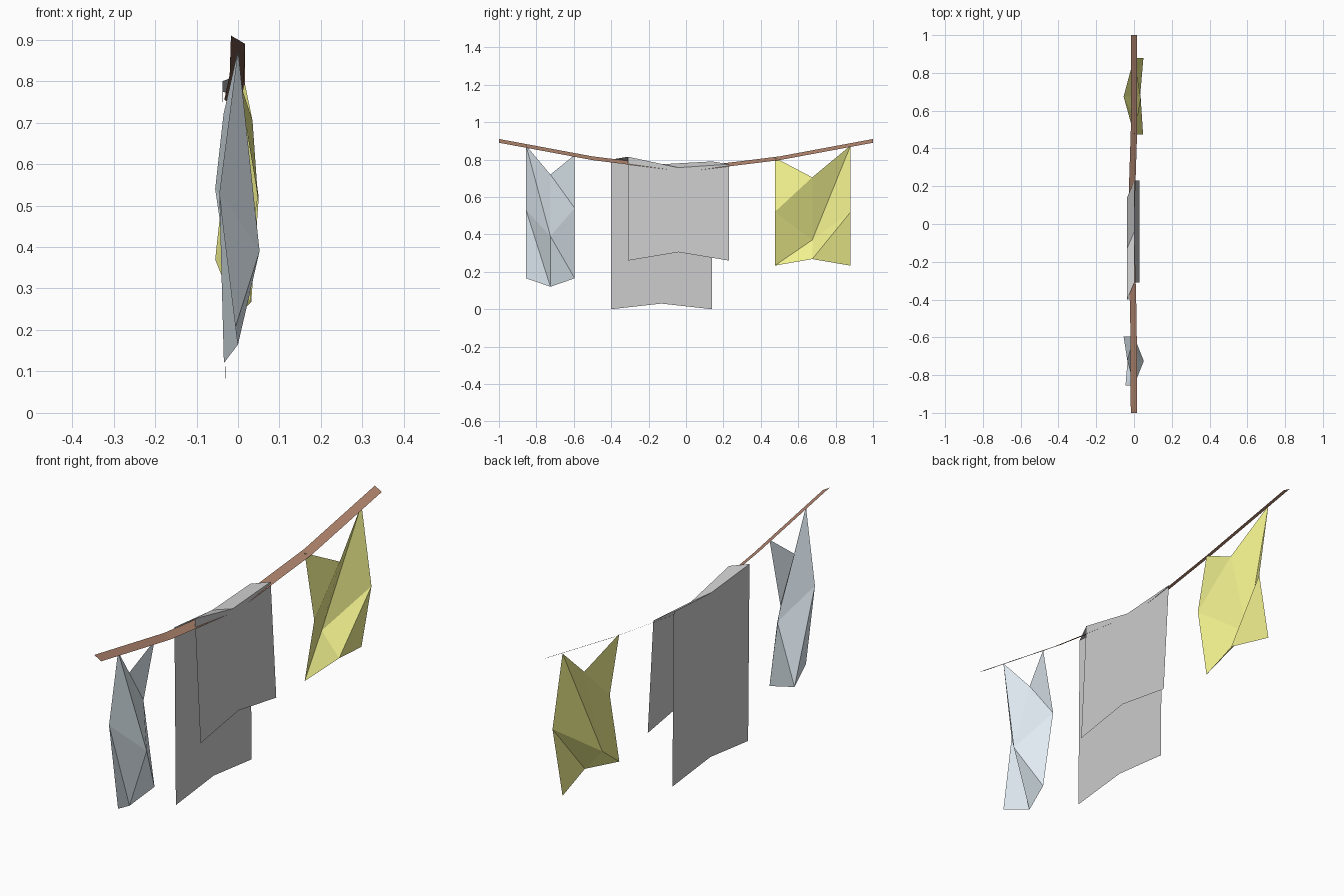
import bpy

if "Cube" in bpy.data.objects:
    bpy.data.objects.remove(bpy.data.objects["Cube"])


def material(name, color):
    mat = bpy.data.materials.new(name)
    mat.diffuse_color = (*color, 1)
    mat.use_nodes = True
    mat.node_tree.nodes["Principled BSDF"].inputs["Base Color"].default_value = mat.diffuse_color
    return mat


def mesh_object(name, verts, faces, mat=None):
    mesh = bpy.data.meshes.new(name)
    mesh.from_pydata(verts, [], faces)
    mesh.update()
    obj = bpy.data.objects.new(name, mesh)
    bpy.context.collection.objects.link(obj)
    if mat:
        mesh.materials.append(mat)
    return obj


def loft(name, rows, mat=None):
    """Quad strip surface through rows of equal point count."""
    n = len(rows[0])
    faces = [(r * n + i, r * n + i + 1, (r + 1) * n + i + 1, (r + 1) * n + i)
             for r in range(len(rows) - 1) for i in range(n - 1)]
    return mesh_object(name, [p for row in rows for p in row], faces, mat)


# Sagging line: a flat ribbon tilted down towards +x
path = [(0, -1, 0.90), (-0.003, -0.5, 0.807), (-0.016, 0, 0.745),
        (0, 0.5, 0.807), (0, 1, 0.90)]
loft("clothes_line",
     [[(x - s * 0.017, y, z + s * 0.01) for x, y, z in path] for s in (1, -1)],
     material("line_brown", (0.45, 0.24, 0.16)))

# Large grey sheet folded over the line
def sheet_row(x, y, heights):
    return [(x, y + d, z) for d, z in zip((-0.27, 0, 0.27), heights)]

loft("folded_sheet", [
    sheet_row(0.030, -0.04, (0.26, 0.305, 0.26)),
    sheet_row(0.002, -0.04, (0.815, 0.757, 0.775)),
    sheet_row(-0.037, -0.13, (0.80, 0.775, 0.79)),
    sheet_row(-0.030, -0.13, (0.0, 0.03, 0.0)),
])


# Crumpled cloths: 3x3 creased grid; side -1 is turned half round about z
def cloth(name, ys, heights, bulge, side, mat):
    verts = [(side * bulge[r][c], side * ys[c], heights[r][c])
             for r in range(3) for c in range(3)]
    faces = [(0, 3, 1), (1, 3, 4), (1, 4, 2), (2, 4, 5),
             (3, 6, 4), (4, 6, 7), (4, 7, 5), (5, 7, 8)]
    mesh_object(name, verts, faces, mat)


cloth("yellow_cloth", (0.475, 0.675, 0.88),
      ((0.81, 0.705, 0.875), (0.52, 0.37, 0.52), (0.233, 0.268, 0.233)),
      ((0, 0.035, 0), (0.048, -0.055, 0.05), (0, 0.032, 0)),
      1, material("cloth_yellow", (0.9, 0.9, 0.28)))
cloth("blue_cloth", (0.595, 0.725, 0.855),
      ((0.825, 0.72, 0.875), (0.54, 0.39, 0.53), (0.165, 0.12, 0.165)),
      ((0, 0.035, 0), (0.055, -0.052, 0.045), (0, 0.034, 0)),
      -1, material("cloth_blue", (0.76, 0.85, 0.91)))
